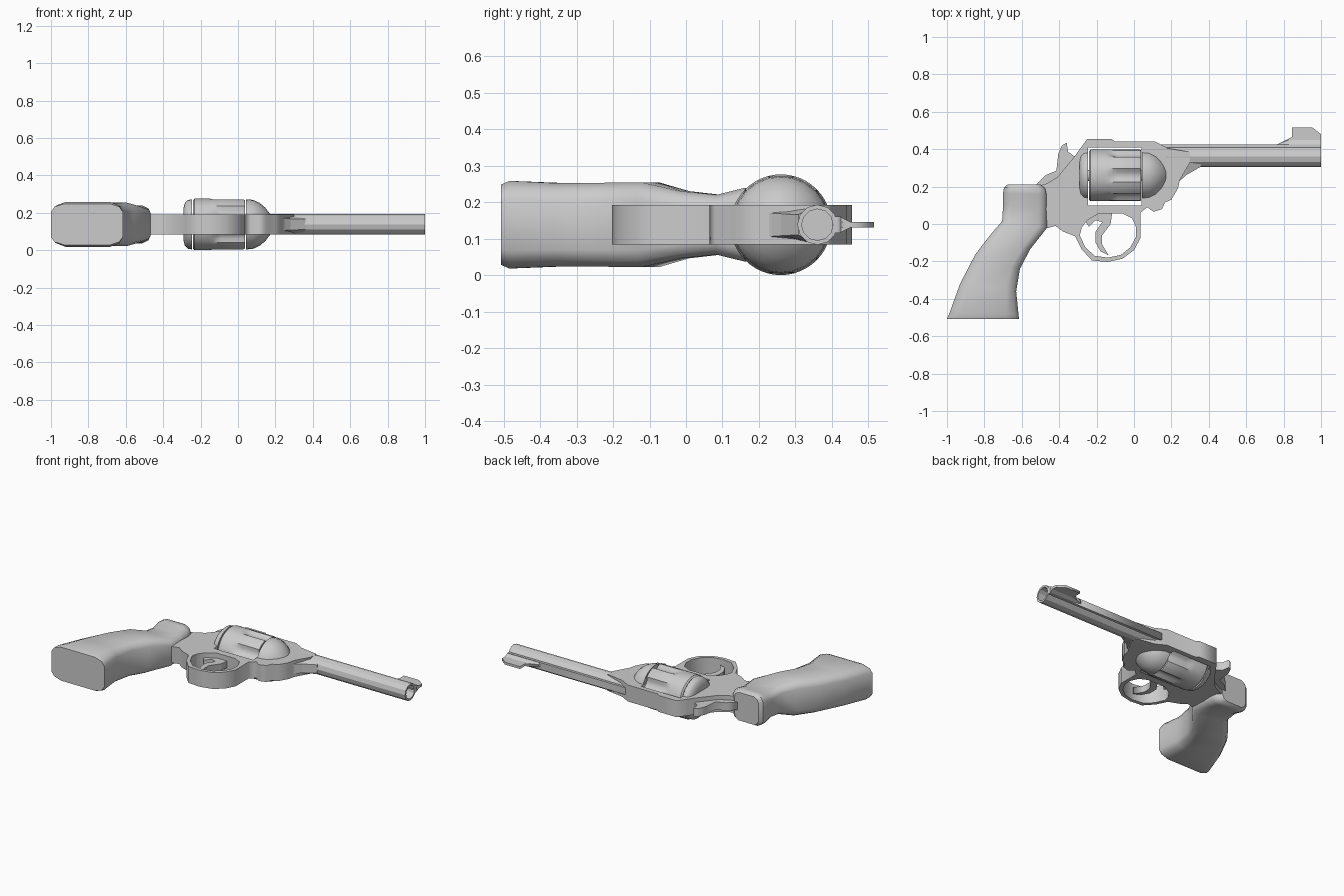
import bpy, bmesh, math

CZ = 0.142           # middle plane of the model
CYL_Y = 0.26         # cylinder axis height
BARREL_Y = 0.36      # barrel axis height


def mesh_object(name, bm, angle=None):
    bmesh.ops.remove_doubles(bm, verts=bm.verts, dist=1e-5)
    bmesh.ops.recalc_face_normals(bm, faces=bm.faces)
    me = bpy.data.meshes.new(name)
    bm.to_mesh(me)
    bm.free()
    ob = bpy.data.objects.new(name, me)
    bpy.context.collection.objects.link(ob)
    if angle:
        bpy.ops.object.select_all(action='DESELECT')
        ob.select_set(True)
        bpy.context.view_layer.objects.active = ob
        bpy.ops.object.shade_smooth_by_angle(angle=math.radians(angle))
    return ob


def plate(name, half, *outlines):
    """Flat slab centred on CZ; the first outline is solid, the rest are holes."""
    cu = bpy.data.curves.new(name, 'CURVE')
    cu.dimensions, cu.fill_mode, cu.extrude = '2D', 'BOTH', half
    for pts in outlines:
        sp = cu.splines.new('POLY')
        sp.points.add(len(pts) - 1)
        for p, (x, y) in zip(sp.points, pts):
            p.co = (x, y, 0, 1)
        sp.use_cyclic_u = True
    tmp = bpy.data.objects.new(name, cu)
    bpy.context.collection.objects.link(tmp)
    me = bpy.data.meshes.new_from_object(tmp.evaluated_get(bpy.context.evaluated_depsgraph_get()))
    bpy.data.objects.remove(tmp)
    bm = bmesh.new()
    bm.from_mesh(me)
    bpy.data.meshes.remove(me)
    bmesh.ops.translate(bm, verts=bm.verts, vec=(0, 0, CZ))
    return mesh_object(name, bm)


def loft(name, rings, angle=None):
    """Skin closed rings of points and cap both ends."""
    bm = bmesh.new()
    rows = [[bm.verts.new(p) for p in r] for r in rings]
    n = len(rows[0])
    for a, b in zip(rows, rows[1:]):
        for i in range(n):
            j = (i + 1) % n
            bm.faces.new((a[i], a[j], b[j], b[i]))
    bm.faces.new(rows[0])
    bm.faces.new(rows[-1])
    return mesh_object(name, bm, angle)


def lathe(name, profile, cy, n, angle=None, flute=None):
    """Turn (x, radius) points about an axis parallel to x."""
    rings = []
    for x, r in profile:
        ring = []
        for i in range(n):
            t = 2 * math.pi * i / n
            rr = r - (flute(x, t) if flute else 0)
            ring.append((x, cy + rr * math.cos(t), CZ + rr * math.sin(t)))
        rings.append(ring)
    return loft(name, rings, angle)


# Frame with cylinder window and trigger guard opening
frame = [(-0.56, 0.19), (-0.47, 0.215), (-0.41, 0.25), (-0.36, 0.31), (-0.315, 0.365),
         (-0.29, 0.40), (-0.25, 0.455), (-0.12, 0.455), (-0.10, 0.44), (0.115, 0.44),
         (0.18, 0.405), (0.30, 0.385), (0.30, 0.33), (0.245, 0.235), (0.235, 0.19),
         (0.20, 0.13), (0.165, 0.115), (0.15, 0.08), (0.105, 0.065), (0.07, 0.09), (0.035, 0.06),
         (0.035, -0.075), (0.0, -0.14), (-0.06, -0.185), (-0.14, -0.203), (-0.225, -0.195),
         (-0.28, -0.135), (-0.315, -0.065), (-0.38, -0.04), (-0.42, -0.01), (-0.56, -0.05)]
window = [(-0.245, 0.10), (0.04, 0.10), (0.04, 0.41), (-0.245, 0.41)]
guard = [(-0.19, 0.055), (-0.06, 0.055), (-0.01, 0.03), (0.012, -0.02), (0.01, -0.07),
         (-0.02, -0.125), (-0.07, -0.165), (-0.14, -0.18), (-0.21, -0.17), (-0.26, -0.125),
         (-0.29, -0.06), (-0.28, -0.02), (-0.25, 0.02)]
plate("frame", 0.054, frame, window, guard)

# Hammer and trigger
plate("hammer", 0.026,
      [(-0.53, 0.205), (-0.475, 0.26), (-0.415, 0.285), (-0.405, 0.375), (-0.385, 0.42),
       (-0.36, 0.435), (-0.352, 0.385), (-0.315, 0.36), (-0.28, 0.37), (-0.30, 0.25), (-0.45, 0.18)])
plate("trigger", 0.022,
      [(-0.27, 0.03), (-0.24, -0.015), (-0.205, 0.02), (-0.17, 0.01), (-0.205, -0.04), (-0.205, -0.10),
       (-0.18, -0.145), (-0.135, -0.168), (-0.17, -0.11), (-0.17, -0.06), (-0.125, 0.0),
       (-0.115, 0.07), (-0.25, 0.07)])

# Barrel with open muzzle, sighting rib and tapered under-lug
lathe("barrel", [(0.17, 0.055), (1.0, 0.055), (1.0, 0.043), (0.8, 0.043)], BARREL_Y, 12)
plate("barrel_rib", 0.023, [(0.11, 0.38), (0.11, 0.425), (1.0, 0.425), (1.0, 0.402), (0.3, 0.402)])


def lug_ring(x, low, half):
    return [(x, 0.34, CZ - half), (x, 0.34, CZ + half), (x, low, CZ + 0.6 * half), (x, low, CZ - 0.6 * half)]


loft("under_lug", [lug_ring(0.22, 0.20, 0.053), lug_ring(0.25, 0.235, 0.053),
                   lug_ring(0.28, 0.262, 0.05), lug_ring(0.36, 0.308, 0.046)])

# Front sight: tapered base and thin blade
sight = [(0.755, 0.42), (0.845, 0.465), (0.845, 0.515), (0.955, 0.515), (1.0, 0.48), (1.0, 0.42)]
plate("front_sight", 0.008, sight)


def base_ring(x, top):
    return [(x, 0.42, CZ - 0.023), (x, 0.42, CZ + 0.023), (x, top, CZ + 0.008), (x, top, CZ - 0.008)]


loft("sight_base", [base_ring(0.76, 0.424), base_ring(0.83, 0.45), base_ring(1.0, 0.45)])


# Fluted cylinder, six flutes open toward the muzzle
def flute(x, t):
    along = min(1, max(0, (x + 0.15) / 0.06))
    return 0.021 * along * max(0, -math.cos(6 * t)) ** 0.7


lathe("cylinder", [(-0.24, 0.13), (-0.232, 0.138), (-0.15, 0.138), (-0.13, 0.138), (-0.11, 0.138),
                   (-0.09, 0.138), (0.03, 0.138), (0.037, 0.134)], CYL_Y, 48, 30, flute)
lathe("cylinder_axle", [(-0.26, 0.03), (0.06, 0.03)], CYL_Y, 12, 40)

# Rounded recoil shield and front dome on the frame
lathe("recoil_shield", [(-0.245, 0.134), (-0.268, 0.13), (-0.284, 0.115), (-0.292, 0.085)], CYL_Y, 24, 40)
lathe("front_dome", [(0.044, 0.134), (0.08, 0.131), (0.115, 0.115), (0.145, 0.09), (0.17, 0.058),
                     (0.185, 0.028), (0.19, 0.004)], CYL_Y, 24, 40)

# Grip: back point, front point and half thickness at each section
sections = [((-1.0, -0.507), (-0.615, -0.507), 0.110), ((-0.988, -0.48), (-0.617, -0.485), 0.120),
            ((-0.93, -0.32), (-0.63, -0.36), 0.114), ((-0.85, -0.165), (-0.61, -0.24), 0.115),
            ((-0.77, -0.06), (-0.555, -0.135), 0.116), ((-0.705, 0.015), (-0.465, -0.02), 0.092),
            ((-0.70, 0.10), (-0.467, 0.08), 0.082), ((-0.70, 0.165), (-0.467, 0.155), 0.100),
            ((-0.695, 0.195), (-0.475, 0.19), 0.102), ((-0.675, 0.212), (-0.50, 0.212), 0.092)]
half_section = [(0, 0.62), (0.05, 0.85), (0.18, 1), (0.82, 1), (0.95, 0.85), (1, 0.6)]
cross = half_section + [(t, -z) for t, z in reversed(half_section)]
loft("grip", [[(b[0] + (f[0] - b[0]) * t, b[1] + (f[1] - b[1]) * t, CZ + h * z) for t, z in cross]
              for b, f, h in sections], 40)

# Rest the lowest point on z = 0
bpy.context.view_layer.update()
low = min(v.co.z for o in bpy.data.objects for v in o.data.vertices)
for o in bpy.data.objects:
    o.location.z -= low
